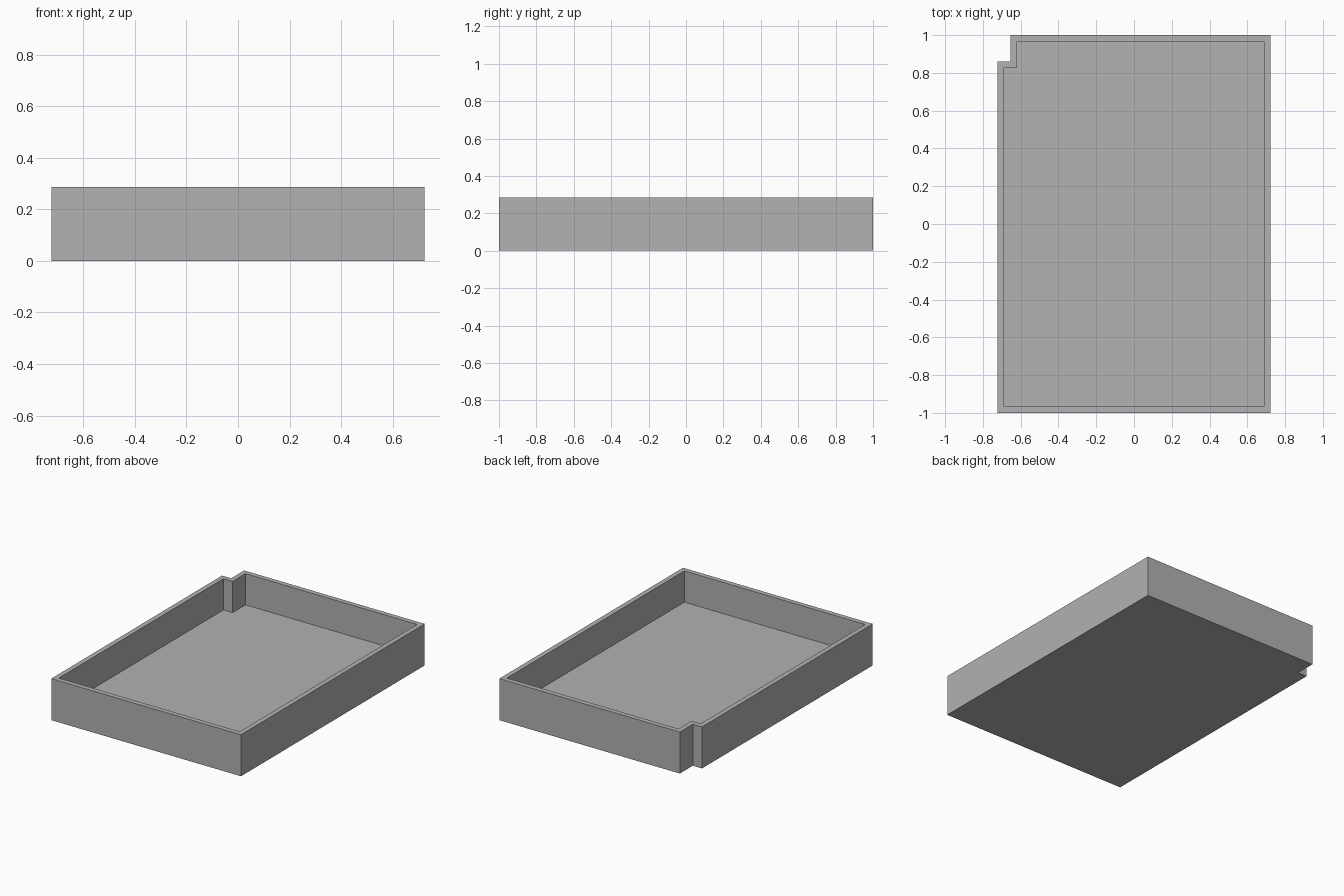
import bpy
import bmesh

if "Cube" in bpy.data.objects:
    bpy.data.objects.remove(bpy.data.objects["Cube"], do_unlink=True)

HALF_X, HALF_Y, HEIGHT = 0.723, 1.0, 0.286
WALL, FLOOR = 0.034, 0.071
NOTCH_X, NOTCH_Y = 0.07, 0.141

grey = bpy.data.materials.new("plain grey")
grey.use_nodes = True
colour = (0.445, 0.445, 0.445, 1)
grey.diffuse_color = colour
grey.node_tree.nodes["Principled BSDF"].inputs["Base Color"].default_value = colour


def outline(inset):
    """Rectangle with a notched back corner, moved inward by inset."""
    x, y = HALF_X - inset, HALF_Y - inset
    step_x = -HALF_X + NOTCH_X + inset
    step_y = HALF_Y - NOTCH_Y - inset
    return [(-x, -y), (x, -y), (x, y), (step_x, y), (step_x, step_y), (-x, step_y)]


bm = bmesh.new()


def ring(inset, z):
    return [bm.verts.new((x, y, z)) for x, y in outline(inset)]


# Rings run from the underside, up the outside, over the rim, down to the floor
rings = [ring(0, 0), ring(0, HEIGHT), ring(WALL, HEIGHT), ring(WALL, FLOOR)]
for a, b in zip(rings, rings[1:]):
    for i in range(len(a)):
        j = (i + 1) % len(a)
        bm.faces.new((a[i], a[j], b[j], b[i]))

# Underside and inner floor
bm.faces.new(rings[0][::-1])
bm.faces.new(rings[-1])
bmesh.ops.recalc_face_normals(bm, faces=bm.faces)

mesh = bpy.data.meshes.new("notched_tray")
bm.to_mesh(mesh)
bm.free()
mesh.materials.append(grey)
tray = bpy.data.objects.new("notched_tray", mesh)
bpy.context.collection.objects.link(tray)
